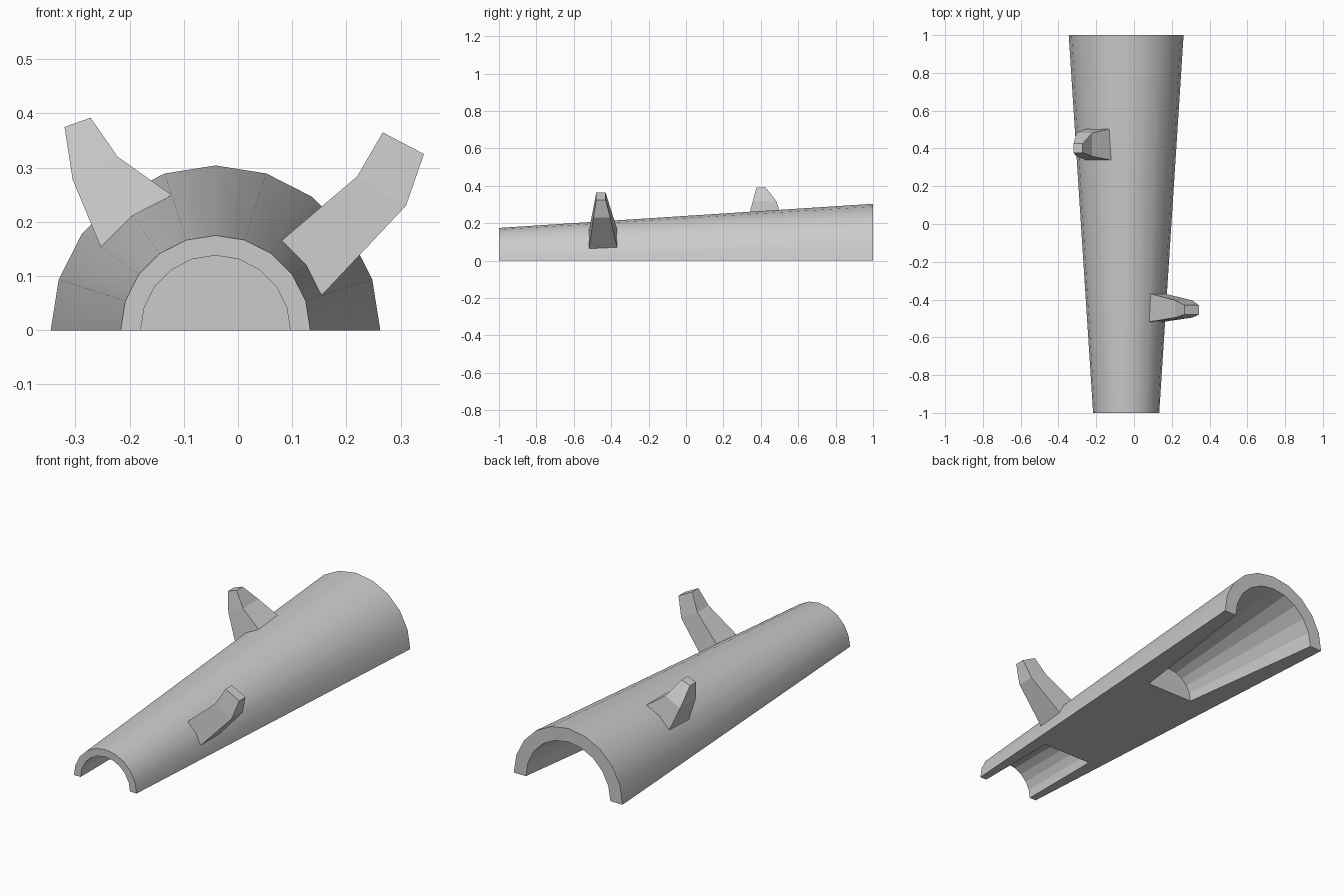
import bpy, bmesh, math

if "Cube" in bpy.data.objects:
    bpy.data.objects.remove(bpy.data.objects["Cube"])

CX = -0.0415      # log axis in x
SEG = 10          # sides of the half circle


def finish(bm, name):
    bmesh.ops.recalc_face_normals(bm, faces=bm.faces)
    mesh = bpy.data.meshes.new(name)
    bm.to_mesh(mesh)
    bm.free()
    ob = bpy.data.objects.new(name, mesh)
    bpy.context.collection.objects.link(ob)
    return ob


def half_ring(bm, y, r):
    return [bm.verts.new((CX + r * math.cos(math.pi * i / SEG), y,
                          r * math.sin(math.pi * i / SEG))) for i in range(SEG + 1)]


# Tapered half log, hollowed at both ends: (y, radius) from cavity to cavity
profile = [(-0.555, 0.138), (-1, 0.138), (-1, 0.175),
           (1, 0.304), (1, 0.236), (0.22, 0.131)]
bm = bmesh.new()
rings = [half_ring(bm, y, r) for y, r in profile]
for k, (a, b) in enumerate(zip(rings, rings[1:])):
    for i in range(SEG):
        f = bm.faces.new((a[i], a[i + 1], b[i + 1], b[i]))
        f.smooth = (k == 2)          # only the bark is smooth
bm.faces.new(rings[0])               # inner end walls
bm.faces.new(rings[-1])
bm.faces.new([r[0] for r in rings] + [r[-1] for r in reversed(rings)])  # flat underside
finish(bm, "log")


def branch(name, sections):
    """Bent four-sided stub; section = (upper x, z), (lower x, z), y front, y back."""
    bm = bmesh.new()
    loops = []
    for (ux, uz), (lx, lz), y0, y1 in sections:
        loops.append([bm.verts.new(p) for p in
                      ((ux, y0, uz), (lx, y0, lz), (lx, y1, lz), (ux, y1, uz))])
    for a, b in zip(loops, loops[1:]):
        for i in range(4):
            j = (i + 1) % 4
            bm.faces.new((a[i], a[j], b[j], b[i]))
    bm.faces.new(loops[0])
    bm.faces.new(loops[-1])
    return finish(bm, name)


# Branch stubs, from the bark outwards
branch("right_branch", [((0.08, 0.165), (0.155, 0.065), -0.518, -0.367),
                        ((0.22, 0.284), (0.31, 0.23), -0.495, -0.405),
                        ((0.267, 0.365), (0.343, 0.325), -0.48, -0.43)])
branch("left_branch", [((-0.123, 0.25), (-0.253, 0.153), 0.338, 0.505),
                       ((-0.222, 0.32), (-0.305, 0.278), 0.358, 0.482),
                       ((-0.272, 0.392), (-0.32, 0.375), 0.377, 0.425)])
